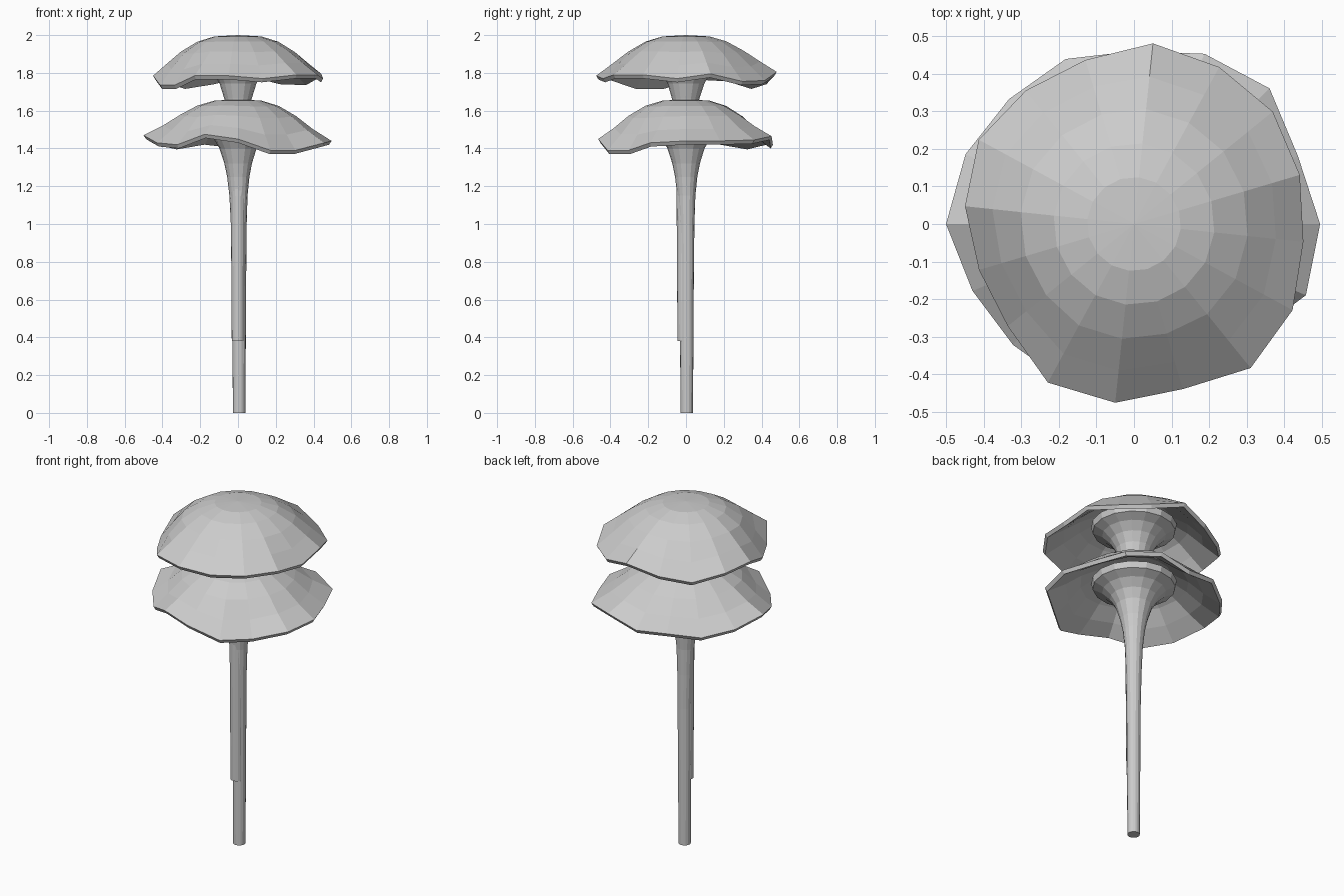
import bpy, bmesh
from math import sin, cos, radians, pi

if "Cube" in bpy.data.objects:
    bpy.data.objects.remove(bpy.data.objects["Cube"])

N = 16

def loft(name, rings, location=(0, 0, 0), apex_top=None, apex_bottom=None):
    """Skin a list of N-point rings and close the two ends."""
    bm = bmesh.new()
    vs = [[bm.verts.new(p) for p in ring] for ring in rings]
    for a, b in zip(vs, vs[1:]):
        for i in range(N):
            j = (i + 1) % N
            bm.faces.new((a[i], a[j], b[j], b[i]))
    for ring, apex in ((vs[0], apex_top), (vs[-1], apex_bottom)):
        if apex is None:
            bm.faces.new(ring)
        else:
            tip = bm.verts.new(apex)
            for i in range(N):
                bm.faces.new((ring[i], ring[(i + 1) % N], tip))
    bmesh.ops.recalc_face_normals(bm, faces=bm.faces)
    me = bpy.data.meshes.new(name)
    bm.to_mesh(me)
    bm.free()
    ob = bpy.data.objects.new(name, me)
    ob.location = location
    bpy.context.collection.objects.link(ob)
    return ob

def cap(name, top, start, radii, rim_z):
    """Domed shell whose rim waves in radius and height."""
    mean_r = sum(radii) / N
    mean_z = sum(rim_z) / N

    def ring(r, z, wave):
        pts = []
        for i in range(N):
            a = radians(start) + 2 * pi * i / N
            rr = r * (1 + wave * (radii[i] / mean_r - 1))
            pts.append((rr * cos(a), rr * sin(a), z + wave * (rim_z[i] - mean_z)))
        return pts

    rings = [
        ring(0.125, top - 0.007, 0), ring(0.215, top - 0.035, 0.05),
        ring(0.305, top - 0.09, 0.2), ring(0.385, top - 0.16, 0.6),
        ring(mean_r, mean_z + 0.02, 1), ring(mean_r * 0.975, mean_z, 1),
        ring(0.37, top - 0.185, 0.6), ring(0.29, top - 0.12, 0.2),
        ring(0.20, top - 0.07, 0.05)]
    loft(name, rings, (0, 0, 0), (0, 0, top), (0, 0, top - 0.035))

def stem(name, base, shift, x, y):
    """Slender stalk that flares like a trumpet under its cap."""
    profile = [(0.5, 0.036), (0.8, 0.038), (1.0, 0.042), (1.15, 0.048),
               (1.25, 0.059), (1.32, 0.073), (1.40, 0.098), (1.45, 0.128),
               (1.49, 0.17), (1.515, 0.22), (1.55, 0.228)]
    rings = []
    for z, r in [(base - shift, 0.033)] + profile:
        # the offset fades out so the flare is centred under the cap
        k = max(0, min(1, (1.4 - z) / 0.6))
        rings.append([(x * k + r * cos(2 * pi * i / N), y * k + r * sin(2 * pi * i / N), z + shift)
                      for i in range(N)])
    loft(name, rings)

# Upper cap
cap("upper_cap", 2.0, -6,
    [.453, .46, .475, .475, .483, .455, .457, .47,
     .452, .43, .432, .48, .478, .458, .493, .48],
    [1.75, 1.775, 1.735, 1.74, 1.785, 1.74, 1.715, 1.755,
     1.765, 1.715, 1.715, 1.765, 1.765, 1.75, 1.77, 1.77])

# Lower cap
cap("lower_cap", 1.66, 0,
    [.495, .472, .51, .49, .46, .475, .47, .485,
     .50, .465, .455, .46, .465, .45, .43, .495],
    [1.42, 1.42, 1.425, 1.445, 1.40, 1.42, 1.395, 1.42,
     1.45, 1.41, 1.40, 1.455, 1.43, 1.37, 1.37, 1.41])

# Stems, the upper one starting higher and slightly off-centre
stem("lower_stem", 0.0, 0.0, 0.006, 0.004)
stem("upper_stem", 0.38, 0.345, 0.0, -0.012)
